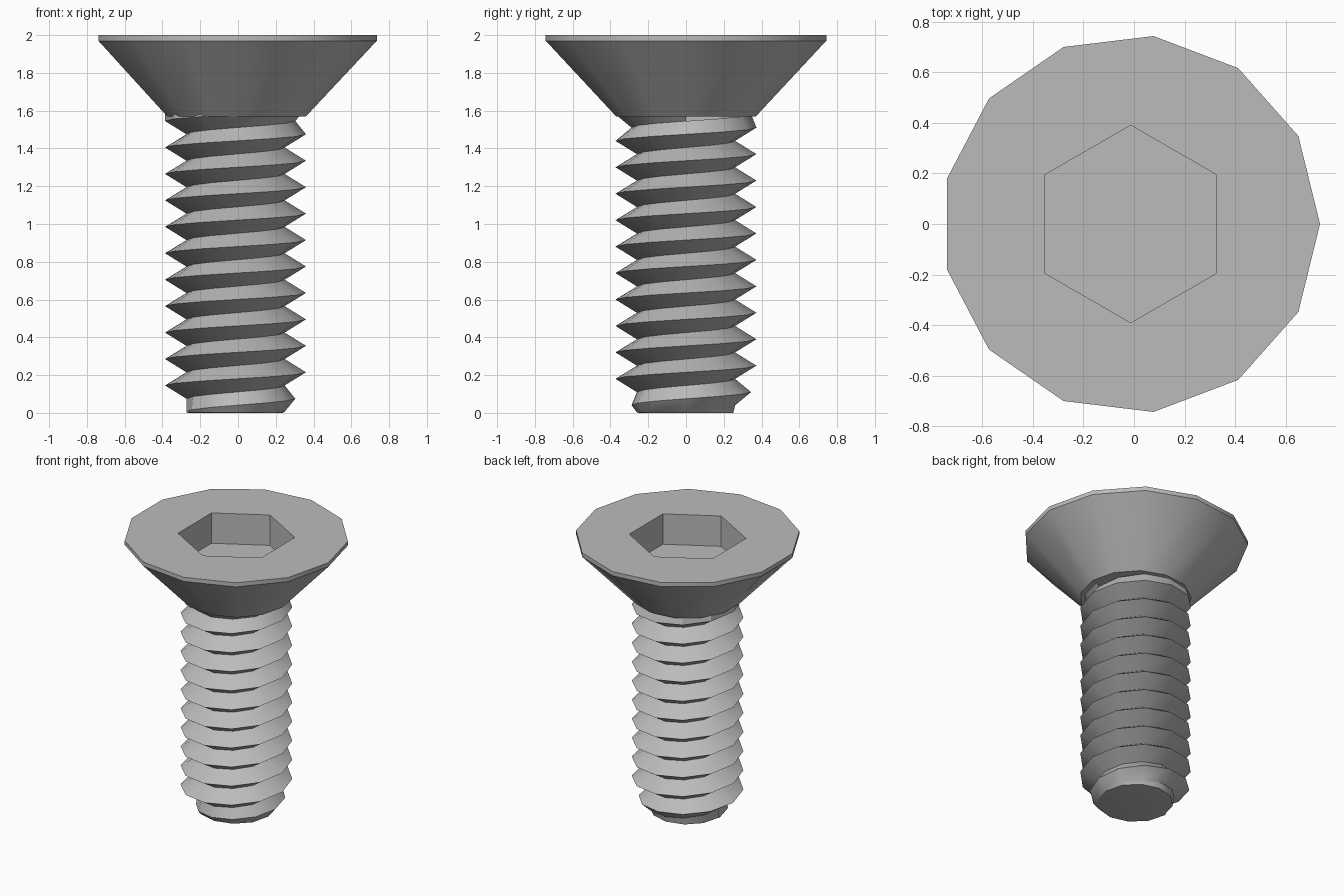
import bpy, bmesh
from math import pi, sin, cos, radians

if "Cube" in bpy.data.objects:
    bpy.data.objects.remove(bpy.data.objects["Cube"])

CX = -0.013                      # screw axis
CREST, ROOT, PITCH, SEG = 0.373, 0.26, 0.14, 12

steel = bpy.data.materials.new("grey steel")
steel.use_nodes = True
GREY = (0.5, 0.5, 0.5, 1)
steel.diffuse_color = GREY
steel.node_tree.nodes["Principled BSDF"].inputs["Base Color"].default_value = GREY


def polar(bm, r, angle, z):
    return bm.verts.new((CX + r * cos(angle), r * sin(angle), z))


def ring(bm, n, r, z, start=0):
    return [polar(bm, r, start + 2 * pi * i / n, z) for i in range(n)]


def bridge(bm, a, b):
    n = len(a)
    for i in range(n):
        j = (i + 1) % n
        bm.faces.new((a[i], a[j], b[j], b[i]))


def loop_edges(bm, loop):
    return [bm.edges.get((v, loop[i - 1])) for i, v in enumerate(loop)]


def finish(bm, name):
    bmesh.ops.recalc_face_normals(bm, faces=bm.faces)
    mesh = bpy.data.meshes.new(name)
    bm.to_mesh(mesh)
    bm.free()
    mesh.materials.append(steel)
    obj = bpy.data.objects.new(name, mesh)
    bpy.context.collection.objects.link(obj)
    bpy.ops.object.select_all(action='DESELECT')
    obj.select_set(True)
    bpy.context.view_layer.objects.active = obj
    bpy.ops.object.shade_smooth_by_angle(angle=radians(30))
    return obj


# Countersunk head with a hexagonal socket
bm = bmesh.new()
base = ring(bm, 13, CREST, 1.57)
rim_low = ring(bm, 13, 0.748, 1.97)
rim_top = ring(bm, 13, 0.748, 2.0)
socket_top = ring(bm, 6, 0.39, 2.0, pi / 2)
socket_floor = ring(bm, 6, 0.39, 1.777, pi / 2)
bridge(bm, base, rim_low)
bridge(bm, rim_low, rim_top)
bridge(bm, socket_top, socket_floor)
bm.faces.new(base)
bm.faces.new(socket_floor)
bmesh.ops.triangle_fill(bm, use_beauty=True,
                        edges=loop_edges(bm, rim_top) + loop_edges(bm, socket_top))
finish(bm, "countersunk_head")


# Threaded shank: helical crest and root lines joined by flanks
def fade(i, start):
    """Thread run-in and run-out over two half turns."""
    return min(1, max(0, (i - start) / SEG))


bm = bmesh.new()
FIRST, LAST = -6, 132
LOW = FIRST - SEG
crest, root, foot = {}, {}, []
for i in range(LOW, LAST + 1):
    angle = 2 * pi * i / SEG
    z = 0.075 + PITCH * i / SEG
    root_r = ROOT + (CREST - ROOT) * fade(i, 114)
    root[i] = polar(bm, root_r, angle, max(0.003, z + PITCH / 2))
    if i >= FIRST:
        crest[i] = polar(bm, ROOT + (CREST - ROOT) * fade(i, FIRST), angle, z)
    if i < FIRST:
        foot.append(polar(bm, 0.25, angle, 0))

for i in range(FIRST, LAST):
    bm.faces.new((crest[i], crest[i + 1], root[i + 1], root[i]))
    bm.faces.new((root[i - SEG], root[i - SEG + 1], crest[i + 1], crest[i]))

# Flat tip
for k in range(SEG):
    i = LOW + k
    bm.faces.new((foot[k], foot[(k + 1) % SEG], root[i + 1], root[i]))
bm.faces.new(foot)
finish(bm, "threaded_shank")
